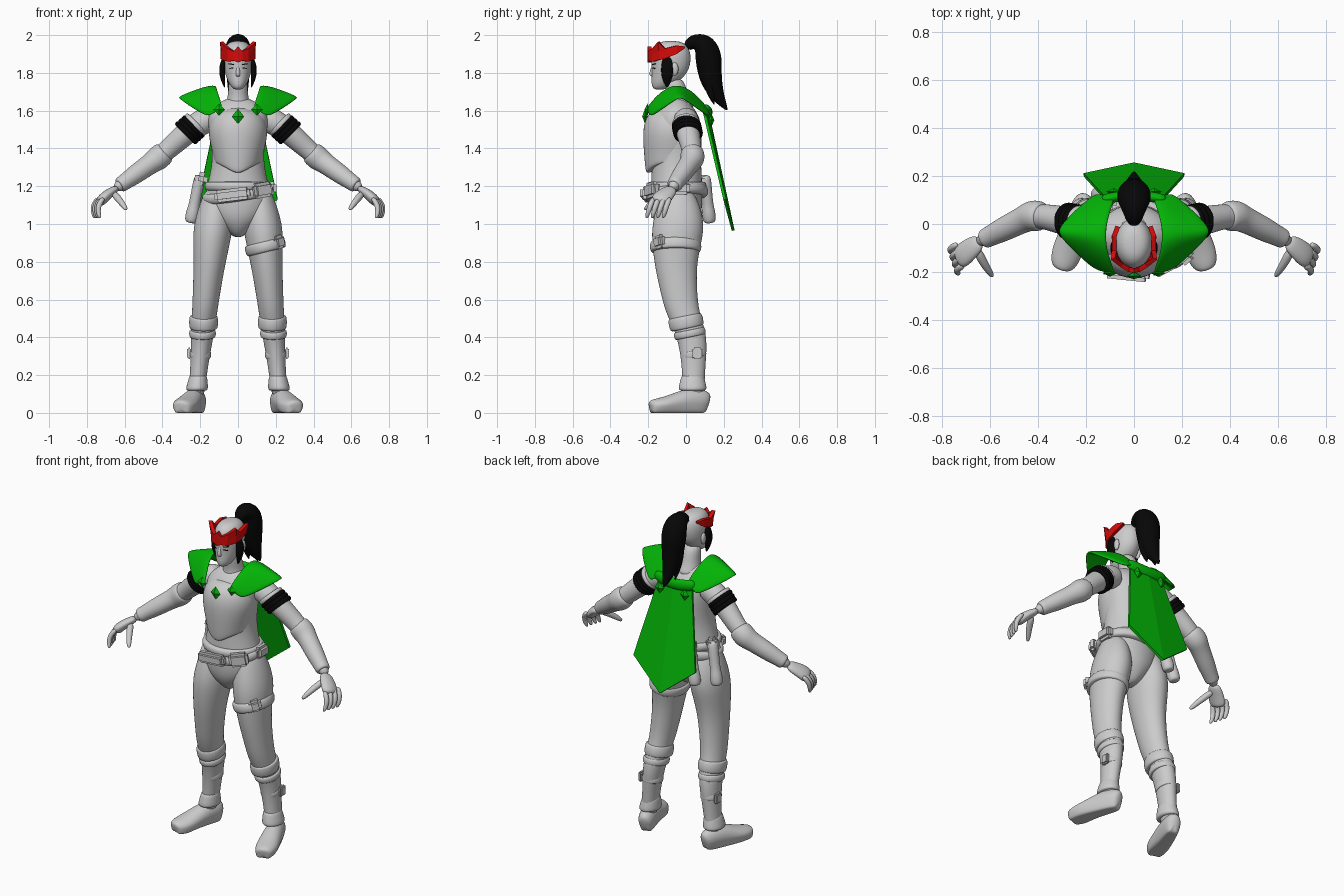
import bpy, bmesh, math
from mathutils import Vector, Matrix

cube = bpy.data.objects.get("Cube")
if cube:
    bpy.data.objects.remove(cube, do_unlink=True)

X, Y, Z = Vector((1, 0, 0)), Vector((0, 1, 0)), Vector((0, 0, 1))


def material(name, red, green, blue):
    mat = bpy.data.materials.new(name)
    mat.use_nodes = True
    mat.diffuse_color = (red, green, blue, 1)
    mat.node_tree.nodes["Principled BSDF"].inputs["Base Color"].default_value = mat.diffuse_color
    return mat


GREY = material("light grey", .6, .6, .6)
GREEN = material("cape green", .001, .45, .002)
RED = material("tiara red", .7, .003, .003)
BLACK = material("hair black", .002, .002, .002)


def finish(name, bm, mat, mirror=False, thickness=0, subsurf=0, smooth=True):
    """Turn a bmesh into an object with the usual modifiers."""
    bmesh.ops.recalc_face_normals(bm, faces=bm.faces)
    mesh = bpy.data.meshes.new(name)
    bm.to_mesh(mesh)
    bm.free()
    mesh.materials.append(mat)
    for polygon in mesh.polygons:
        polygon.use_smooth = smooth
    ob = bpy.data.objects.new(name, mesh)
    bpy.context.scene.collection.objects.link(ob)
    if mirror:
        ob.modifiers.new("Mirror", "MIRROR")
    if thickness:
        modifier = ob.modifiers.new("Solidify", "SOLIDIFY")
        modifier.thickness, modifier.offset = thickness, 0
    if subsurf:
        modifier = ob.modifiers.new("Subdivision", "SUBSURF")
        modifier.levels = modifier.render_levels = subsurf
    return ob


def loft(name, sections, mat=GREY, ref=X, mirror=False, ratio=1, level=False, sides=16, shape=None):
    """Skin elliptical sections (x, y, z, radius along ref, optional other radius)."""
    bm = bmesh.new()
    centres = [Vector(section[:3]) for section in sections]
    last = len(sections) - 1
    rings = []
    for i, (centre, section) in enumerate(zip(centres, sections)):
        tangent = Z if level else (centres[min(i + 1, last)] - centres[max(i - 1, 0)]).normalized()
        u = (ref - tangent * ref.dot(tangent)).normalized()
        v = tangent.cross(u)
        radius = section[3]
        other = section[4] if len(section) > 4 else radius * ratio
        ring = []
        for k in range(sides):
            angle = math.tau * k / sides
            point = centre + u * math.cos(angle) * radius + v * math.sin(angle) * other
            ring.append(bm.verts.new(shape(point) if shape else point))
        rings.append(ring)
    for lower, upper in zip(rings, rings[1:]):
        for k in range(sides):
            n = (k + 1) % sides
            bm.faces.new((lower[k], lower[n], upper[n], upper[k]))
    bm.faces.new(rings[0])
    bm.faces.new(rings[-1])
    return finish(name, bm, mat, mirror, subsurf=2)


def band(name, centre, axis, radius, height, ratio=1, mat=GREY, ref=X, mirror=False):
    """Short padded ring around a limb."""
    step = Vector(axis).normalized() * height / 2
    rows = ((-1, .9), (-.9, 1), (0, 1.05), (.9, 1), (1, .9))
    sections = [(*(Vector(centre) + step * k), radius * f) for k, f in rows]
    return loft(name, sections, mat, ref, mirror, ratio)


def box(name, centre, size, tilt=0, turn=0, mat=GREY, mirror=False):
    """Rounded box."""
    bm = bmesh.new()
    placing = Matrix.Translation(centre) @ Matrix.Rotation(turn, 4, "Z") @ Matrix.Rotation(tilt, 4, "Y")
    bmesh.ops.create_cube(bm, size=1, matrix=placing @ Matrix.Diagonal((*size, 1)))
    bmesh.ops.bevel(bm, geom=bm.edges[:], offset=min(size) * .3, segments=2, affect="EDGES")
    return finish(name, bm, mat, mirror, smooth=False)


def ball(name, centre, size, mirror=False):
    bm = bmesh.new()
    placing = Matrix.Translation(centre) @ Matrix.Diagonal((*size, 1))
    bmesh.ops.create_uvsphere(bm, u_segments=16, v_segments=10, radius=1, matrix=placing)
    return finish(name, bm, GREY, mirror)


def gem(name, centre, width, height, mirror=False):
    """Flat faceted diamond facing front and back."""
    bm = bmesh.new()
    corners = (X * width, Z * height, -X * width, -Z * height)
    rim = [bm.verts.new(Vector(centre) + corner) for corner in corners]
    for side in (-.015, .015):
        tip = bm.verts.new(Vector(centre) + Y * side)
        for k in range(4):
            bm.faces.new((rim[k], rim[k - 1], tip))
    return finish(name, bm, GREEN, mirror, smooth=False)


def sheet(name, rows, mat, mirror=False, thickness=.015, subsurf=0, smooth=False):
    """Grid surface through equal rows of points."""
    bm = bmesh.new()
    grid = [[bm.verts.new(point) for point in row] for row in rows]
    for a, b in zip(grid, grid[1:]):
        for k in range(len(a) - 1):
            bm.faces.new((a[k], a[k + 1], b[k + 1], b[k]))
    return finish(name, bm, mat, mirror, thickness, subsurf, smooth)


# Head and face
head = ((1.71, -.14, .02), (1.73, -.13, .04), (1.77, -.1, .062), (1.82, -.08, .076),
        (1.9, -.08, .082), (1.95, -.08, .065), (1.97, -.08, .03))
loft("head", [(0, y, z, r) for z, y, r in head], ratio=1.35, level=True)
nose = ((1.85, -.17, .006), (1.82, -.18, .009), (1.79, -.183, .015), (1.78, -.175, .01))
loft("nose", [(0, y, z, r) for z, y, r in nose], level=True, sides=8)
ball("lips", (0, -.17, 1.757), (.02, .013, .008))
ball("ear", (.077, -.06, 1.82), (.012, .02, .035), mirror=True)
box("eye_line", (.034, -.17, 1.825), (.026, .009, .005), .1, .4, BLACK, True)
box("eyebrow", (.036, -.17, 1.846), (.034, .009, .005), -.15, .4, BLACK, True)
neck = ((1.6, -.03, .08), (1.65, -.04, .06), (1.7, -.05, .052), (1.78, -.07, .05))
loft("neck", [(0, y, z, r) for z, y, r in neck], ratio=1.1, level=True)

# Hair
tail = ((0, 1.93, .025), (.03, 1.97, .04), (.09, 1.96, .065), (.12, 1.9, .075), (.125, 1.8, .065),
        (.14, 1.74, .055), (.17, 1.67, .035), (.22, 1.6, .005))
loft("ponytail", [(0, y, z, r) for y, z, r in tail], BLACK)
strand = ((.1, 1.85, .03), (.12, 1.75, .03), (.13, 1.69, .02), (.15, 1.63, .003))
loft("ponytail_strand", [(.03, y, z, r) for y, z, r in strand], BLACK, mirror=True)
lock = ((1.89, .07, .02), (1.84, .084, .033), (1.78, .084, .033), (1.72, .07, .005))
loft("side_lock", [(x, -.1, z, r / 2, r) for z, x, r in lock], BLACK, mirror=True, level=True)

# Tiara: a winged band given as angle, bottom and top measured from the brow
BROW = 1.9
tiara = ((0, -.045, .04), (14, -.035, .015), (35, -.04, .03), (60, -.03, .065),
         (74, -.025, .03), (105, 0, .045), (128, .03, .04))
rows = []
for degrees, low, high in tiara:
    angle = math.radians(degrees)
    flare = max(0, high - .05)
    rows.append([(math.sin(angle) * (.086 + out), -.08 - math.cos(angle) * (.114 + out), BROW + h)
                 for h, out in ((low, 0), ((low + high) / 2, flare / 3), (high, flare))])
sheet("tiara", rows, RED, mirror=True, thickness=.02)

# Torso, with the breastplate dipping to a point in front
torso = ((1.67, .06, .04), (1.63, .12, .08), (1.58, .165, .12), (1.5, .16, .14), (1.34, .13, .13),
         (1.2, .17, .14), (1.1, .185, .14), (1.02, .14, .13), (.95, .05, .08), (.93, .02, .04))
loft("torso", [(0, -.05, *row) for row in torso], level=True)


def pointed(p):
    drop = max(0, -p.y - .09) * max(0, .14 - abs(p.x)) * 4
    return p - Z * drop if p.z < 1.4 else p


plate = ((1.62, .06, .07), (1.59, .12, .12), (1.55, .15, .145), (1.48, .165, .16),
         (1.37, .135, .145), (1.33, .13, .14), (1.32, .12, .12))
loft("breastplate", [(0, -.075, *row) for row in plate], level=True, shape=pointed)

# Belts, pouches and hanging tubes
band("belt", (0, -.05, 1.2), Z, .175, .05, ratio=.9)
band("slanted_belt", (0, -.05, 1.16), (-.15, -.1, 1), .19, .055, ratio=.88)
box("belt_pouch", (.13, -.18, 1.18), (.11, .05, .08), -.15, .5)
box("buckle_pouch", (-.03, -.21, 1.155), (.19, .05, .065), -.12, -.1)
box("side_pouch", (.18, -.03, 1.19), (.05, .1, .07))
box("side_clip", (-.195, .02, 1.24), (.07, .07, .07), .2)
box("back_clip", (-.1, .09, 1.23), (.06, .06, .06))
tube = ((0, .028), (.04, .032), (.16, .028), (.19, .036), (.24, .036), (.255, .025))
for name, x, y in (("side_tube", -.2, .03), ("back_tube", -.1, .1)):
    loft(name, [(x - drop / 5, y + drop / 10, 1.26 - drop, r) for drop, r in tube])


# Legs: the centre line slants outward towards the feet
def leg_x(z):
    return .23 - z / 10


leg = ((1.2, -.05, .05), (1.13, -.04, .08), (1, -.04, .108), (.9, -.05, .1), (.78, -.055, .085),
       (.65, -.04, .075), (.53, -.02, .068), (.42, .03, .062), (.3, .04, .052), (.2, .04, .045), (.06, .04, .045))
loft("leg", [(leg_x(z), y, z, r) for z, y, r in leg], mirror=True, ratio=1.33, level=True)
for name, z, y, r, tall in (("knee_cuff", .48, 0, .076, .07), ("calf_cuff", .42, .02, .07, .04),
                            ("shin_strap", .31, .04, .056, .04)):
    band(name, (leg_x(z), y, z), (0, .2, -1), r, tall, ratio=1.2, mirror=True)
box("shin_buckle", (.258, .06, .315), (.025, .05, .06), mirror=True)
cuff = ((.21, .046), (.17, .052), (.125, .062), (.115, .05))
loft("ankle_cuff", [(leg_x(z), .035, z, r) for z, r in cuff], mirror=True, ratio=1.28, level=True)
boot = ((.12, .03, .05), (.09, .048, .063), (.02, .055, .068), (-.06, .062, .052),
        (-.12, .067, .042), (-.175, .053, .036), (-.19, .03, .03))
loft("boot", [(.24 - y / 3, y, h, r, h) for y, r, h in boot], mirror=True,
     shape=lambda p: Vector((p.x, p.y, 0 if p.z < .025 else p.z)))
band("thigh_strap", (.145, -.055, .88), (-.25, 0, 1), .108, .06, ratio=1.25)
box("thigh_pouch", (.215, -.14, .905), (.07, .05, .07), -.25, .7)

# Arms follow shoulder, upper arm, elbow and wrist
JOINTS = [Vector(p) for p in ((.12, 0, 1.57), (.22, 0, 1.53), (.42, .04, 1.35), (.66, -.08, 1.18))]


def along_arm(x):
    i = sum(x > joint.x for joint in JOINTS[1:-1])
    a, b = JOINTS[i], JOINTS[i + 1]
    return a.lerp(b, (x - a.x) / (b.x - a.x))


arm = ((.12, .06), (.18, .072), (.25, .065), (.33, .058), (.42, .05), (.54, .044), (.66, .032))
loft("arm", [(*along_arm(x), r) for x, r in arm], ref=Y, mirror=True)
bracer = ((.38, .05), (.39, .065), (.43, .067), (.46, .055), (.54, .053), (.6, .043), (.625, .043), (.63, .03))
loft("bracer", [(*along_arm(x), r) for x, r in bracer], ref=Y, mirror=True)
band("sleeve_cuff", along_arm(.225), X - Z, .075, .03, ref=Y, mirror=True)
for x in (.238, .255, .272):
    band("armband_row", along_arm(x), X - Z, .078, .028, mat=BLACK, ref=Y, mirror=True)

# Hands
palm = ((.64, -.07, 1.19, .034), (.68, -.1, 1.165, .046), (.715, -.13, 1.135, .054), (.735, -.145, 1.11, .046))
loft("palm", palm, ref=Y, mirror=True, ratio=.55)
finger = ((0, .01, 1.14, .015), (.03, -.01, 1.1, .016), (.03, -.02, 1.06, .014), (.02, -.03, 1.03, .009))
for k in range(4):
    loft("finger", [(.71 + .009 * k + x, -.18 + .029 * k + y, z, r) for x, y, z, r in finger],
         ref=Y, mirror=True, sides=8)
thumb = ((.66, -.1, 1.165, .022), (.63, -.16, 1.13, .02), (.6, -.205, 1.09, .015), (.59, -.22, 1.075, .008))
loft("thumb", thumb, ref=Y, mirror=True, sides=8)

# Shoulder pads: from the arched neck edge to the winged outer edge
rows = []
for v in (-1, -.6, -.25, 0, .25, .6, 1):
    inner = Vector((.115 - .04 * v * v, -.05 + .165 * v, 1.73 - .13 * v * v))
    outer = Vector((.325 - .165 * abs(v) ** 1.2, -.03 + .16 * v, 1.675 - .11 * abs(v)))
    rows.append([inner, inner.lerp(outer, .33) + Z * .01, inner.lerp(outer, .66) + Z * .005, outer])
sheet("shoulder_pad", rows, GREEN, mirror=True, thickness=.02, subsurf=2, smooth=True)
gem("pad_gem", (.1, -.205, 1.605), .03, .032, True)
gem("chest_gem", (0, -.217, 1.57), .032, .04)

# Cape folded along its middle, with a collar roll and clasps
middle = [(0, .11, 1.61), (0, .25, .965)]
left = [(.11, .095, 1.6), (.21, .205, 1.13)]
sheet("cape", [[(-x, y, z) for x, y, z in left], middle, left], GREEN)
collar = [(x, .12 - x * x, 1.59 + x * x, .022) for x in (-.14, -.07, 0, .07, .14)]
loft("cape_collar", collar, GREEN, ref=Y, ratio=1.5)
gem("cape_clasp", (.085, .135, 1.55), .03, .035, True)
